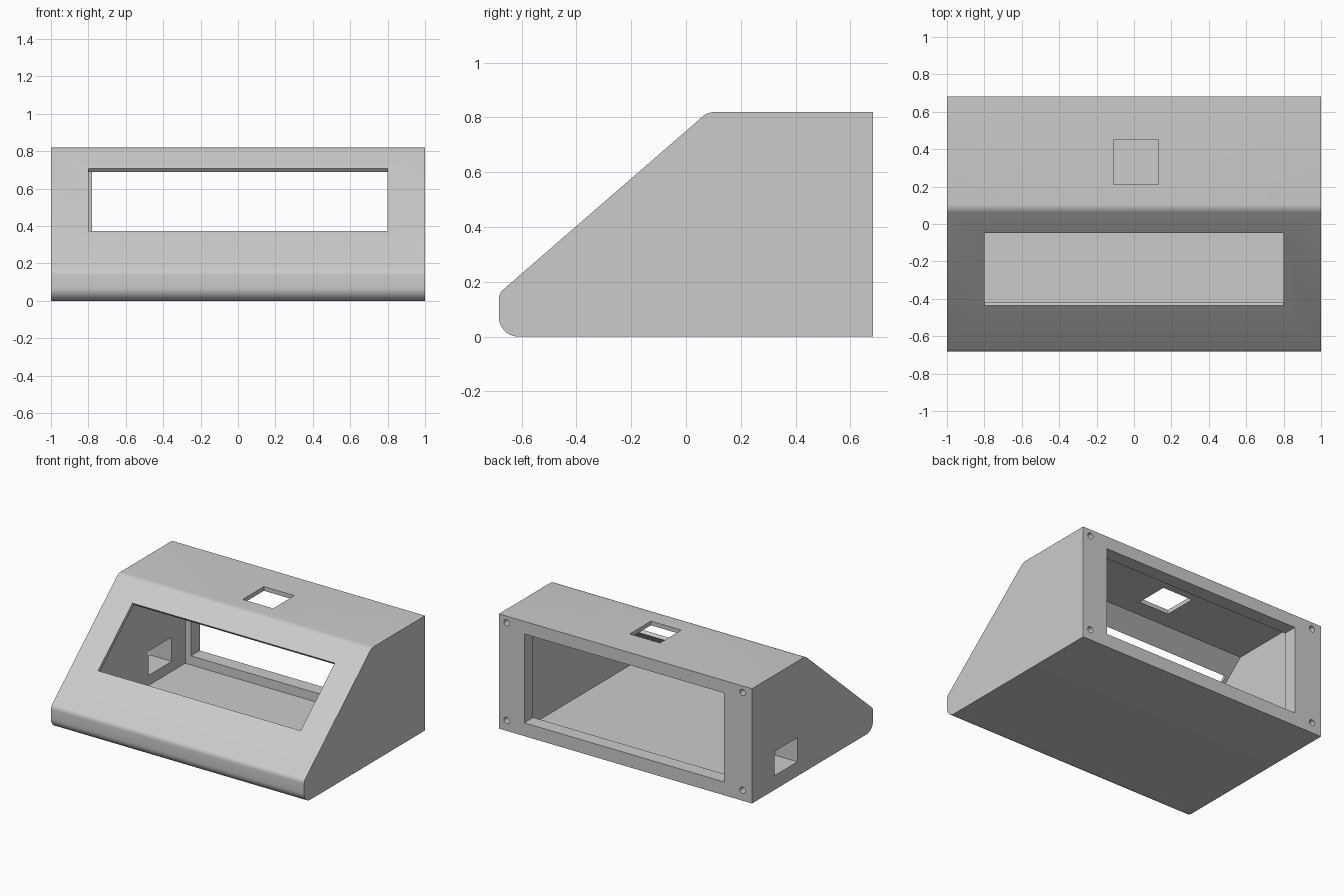
import bpy
import bmesh
from math import atan2, cos, sin, pi, radians
from mathutils import Matrix, Vector

if "Cube" in bpy.data.objects:
    bpy.data.objects.remove(bpy.data.objects["Cube"])

grey = bpy.data.materials.new("light grey plastic")
grey.use_nodes = True
colour = (0.6, 0.6, 0.6, 1)
grey.diffuse_color = colour
grey.node_tree.nodes["Principled BSDF"].inputs["Base Color"].default_value = colour


def add_object(name, bm):
    bmesh.ops.recalc_face_normals(bm, faces=bm.faces)
    mesh = bpy.data.meshes.new(name)
    bm.to_mesh(mesh)
    bm.free()
    obj = bpy.data.objects.new(name, mesh)
    bpy.context.collection.objects.link(obj)
    obj.data.materials.append(grey)
    return obj


def side_profile(name, points, half_width):
    """Extrude a (y, z) outline symmetrically along x."""
    bm = bmesh.new()
    face = bm.faces.new([bm.verts.new((-half_width, y, z)) for y, z in points])
    result = bmesh.ops.extrude_face_region(bm, geom=[face])
    verts = [v for v in result["geom"] if isinstance(v, bmesh.types.BMVert)]
    bmesh.ops.translate(bm, verts=verts, vec=(2 * half_width, 0, 0))
    return add_object(name, bm)


def box(name, low, high, angle=0):
    low, high = Vector(low), Vector(high)
    bm = bmesh.new()
    place = (Matrix.Translation((low + high) / 2) @ Matrix.Rotation(angle, 4, "X")
             @ Matrix.Diagonal((*(high - low), 1)))
    bmesh.ops.create_cube(bm, size=1, matrix=place)
    return add_object(name, bm)


def fillet(corner, before, after, reach, steps):
    """Round an outline corner with a quadratic arc."""
    c = Vector(corner)
    a = c + (Vector(before) - c).normalized() * reach
    b = c + (Vector(after) - c).normalized() * reach
    ts = [i / steps for i in range(steps + 1)]
    return [tuple(a * (1 - t) ** 2 + c * 2 * t * (1 - t) + b * t * t) for t in ts]


# Outer wedge shape with rounded front edges
BACK, FRONT, TOP = 0.683, -0.683, 0.82
toe, brow = (FRONT, 0.158), (0.08, TOP)
slope = atan2(brow[1] - toe[1], brow[0] - toe[0])
R = 0.07
toe_arc = [(FRONT + R - R * sin(t * pi / 16), R - R * cos(t * pi / 16)) for t in range(9)]
outline = ([(BACK, 0)] + toe_arc + fillet(toe, (FRONT, 0), brow, 0.02, 4)
           + fillet(brow, toe, (BACK, TOP), 0.025, 4) + [(BACK, TOP)])
enclosure = side_profile("enclosure", outline, 1)

# Hollow interior
WALL, SKIN, FRAME = 0.03, 0.025, 0.1
drop = SKIN / cos(slope)
k = sin(slope) / cos(slope)
inner_front = FRONT + SKIN
inner_toe_z = toe[1] - drop + SKIN * k
inner_brow_y = brow[0] + (drop - WALL) / k
cavity = side_profile("cavity_cutter", [
    (BACK - FRAME, WALL), (inner_front, WALL), (inner_front, inner_toe_z),
    (inner_brow_y, TOP - WALL), (BACK - FRAME, TOP - WALL)], 0.825)

# Display window, rear opening, roof hole and cable hole
mid_y = -0.2425
mid_z = toe[1] + (mid_y - FRONT) * k
cutters = [
    cavity,
    box("window_cutter", (-0.8, mid_y - 0.256, mid_z - 0.1),
        (0.8, mid_y + 0.256, mid_z + 0.1), slope),
    box("rear_cutter", (-0.78, 0.5, 0.095), (0.8, 0.8, 0.73)),
    box("roof_hole_cutter", (-0.11, 0.21, 0.7), (0.13, 0.45, 0.9)),
    box("cable_hole_cutter", (-1.1, 0.17, 0.102), (-0.75, 0.43, 0.274)),
]

# Screw holes in the rear frame
for x in (-0.925, 0.94):
    for z in (0.075, 0.773):
        bm = bmesh.new()
        bmesh.ops.create_cone(
            bm, cap_ends=True, segments=24, radius1=0.022, radius2=0.022, depth=0.2,
            matrix=Matrix.Translation((x, BACK, z)) @ Matrix.Rotation(pi / 2, 4, "X"))
        cutters.append(add_object("screw_hole_cutter", bm))

bpy.context.view_layer.objects.active = enclosure
for cutter in cutters:
    mod = enclosure.modifiers.new("cut", "BOOLEAN")
    mod.object = cutter
    mod.operation = "DIFFERENCE"
    mod.solver = "EXACT"
    bpy.ops.object.modifier_apply(modifier=mod.name)
    bpy.data.objects.remove(cutter)

# Smooth the rounded edges only
bpy.ops.object.select_all(action="DESELECT")
enclosure.select_set(True)
bpy.ops.object.shade_smooth_by_angle(angle=radians(30))
